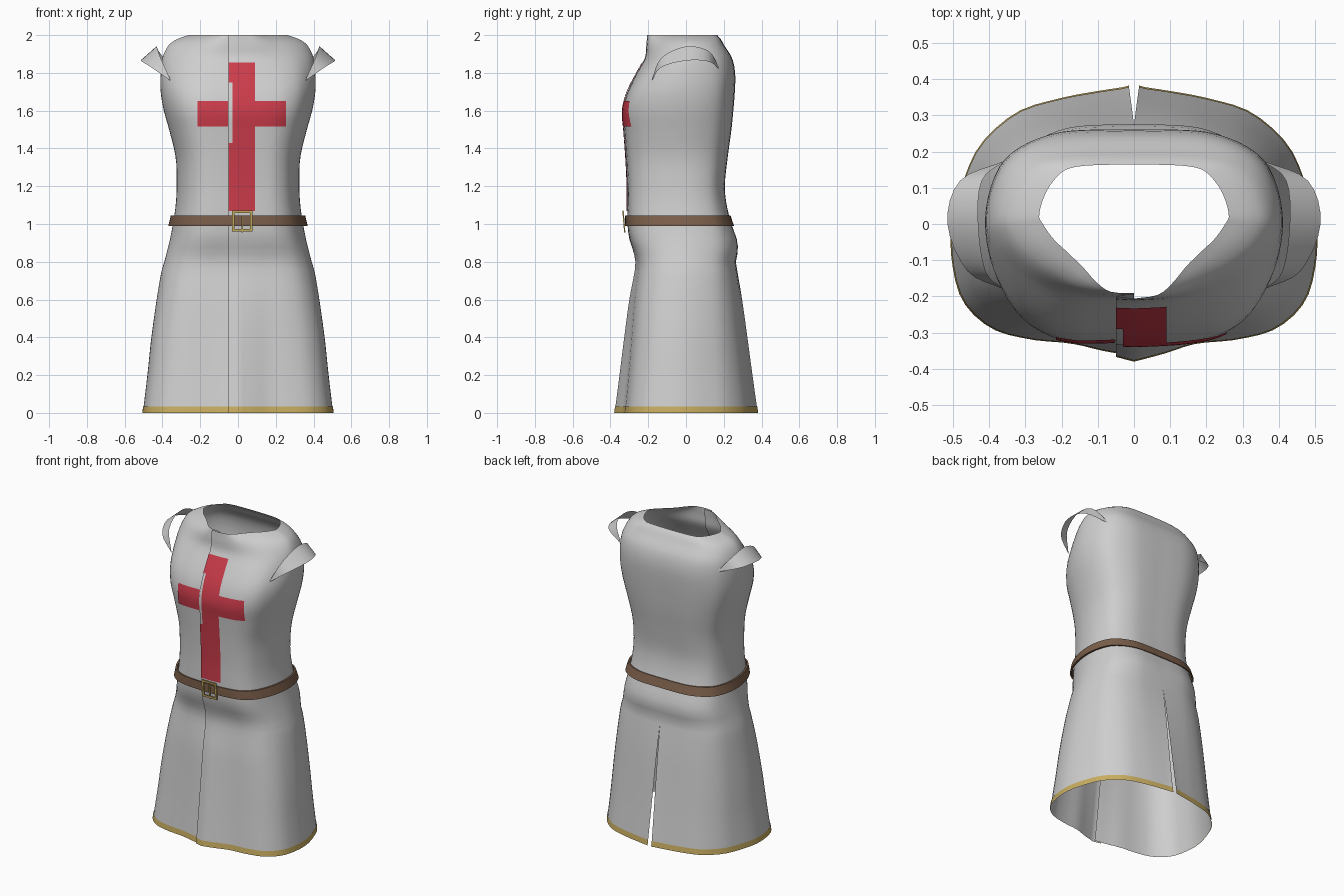
import bpy, bmesh, math
from mathutils import Vector

if "Cube" in bpy.data.objects:
    bpy.data.objects.remove(bpy.data.objects["Cube"])

def material(name, rgb):
    m = bpy.data.materials.new(name)
    m.diffuse_color = (*rgb, 1)
    m.use_nodes = True
    m.node_tree.nodes["Principled BSDF"].inputs["Base Color"].default_value = m.diffuse_color
    return m

CLOTH = material("pale_cloth", (0.62, 0.62, 0.62))
RED = material("red_cloth", (0.60, 0.045, 0.07))
LEATHER = material("brown_leather", (0.20, 0.115, 0.07))
GOLD = material("gold_trim", (0.58, 0.42, 0.12))

def make(name, verts, faces, mat, smooth=True):
    me = bpy.data.meshes.new(name)
    me.from_pydata([tuple(v) for v in verts], [], faces)
    me.materials.append(mat)
    bm = bmesh.new()
    bm.from_mesh(me)
    bmesh.ops.remove_doubles(bm, verts=bm.verts, dist=1e-5)
    bmesh.ops.recalc_face_normals(bm, faces=bm.faces)
    bm.to_mesh(me)
    bm.free()
    ob = bpy.data.objects.new(name, me)
    bpy.context.collection.objects.link(ob)
    if smooth:
        bpy.ops.object.select_all(action='DESELECT')
        ob.select_set(True)
        bpy.context.view_layer.objects.active = ob
        bpy.ops.object.shade_smooth_by_angle(angle=math.radians(40))
    return ob

def grid_faces(rows, cols, start=0, wrap=False):
    return [(start + r * cols + c, start + r * cols + (c + 1) % cols,
             start + (r + 1) * cols + (c + 1) % cols, start + (r + 1) * cols + c)
            for r in range(rows - 1) for c in range(cols if wrap else cols - 1)]

def spline(keys, values, t):
    """Smooth curve through vectors at the given keys."""
    n = len(keys)
    i = max(k for k in range(n - 1) if keys[k] <= t or k == 0)
    def slope(k):
        a, b = max(k - 1, 0), min(k + 1, n - 1)
        return (values[b] - values[a]) / (keys[b] - keys[a])
    h = keys[i + 1] - keys[i]
    u = (t - keys[i]) / h
    return (values[i] * (2*u**3 - 3*u*u + 1) + slope(i) * (h * (u**3 - 2*u*u + u))
            + values[i + 1] * (3*u*u - 2*u**3) + slope(i + 1) * (h * (u**3 - u*u)))

# Half outlines, back centre to front centre, in unit scale: hem, torso, neck
HEM = [(0, 1), (.2, .96), (.4, .91), (.64, .81), (.84, .58), (.94, .3), (1, 0),
       (1, -.27), (.94, -.56), (.78, -.76), (.56, -.84), (.34, -.87), (.17, -.94), (0, -1)]
TORSO = [(0, 1), (.25, 1), (.5, .97), (.72, .85), (.88, .66), (.97, .35), (1, 0),
         (.97, -.3), (.9, -.55), (.78, -.78), (.6, -.92), (.4, -.97), (.2, -.99), (0, -1)]
NECK = [(0, 1), (.3, .99), (.55, .97), (.73, .9), (.86, .7), (.95, .45), (1, .15),
        (.96, 0), (.85, -.2), (.7, -.38), (.55, -.57), (.4, -.8), (.25, -.95), (0, -1)]
SHAPES = [[Vector(p) for p in s] for s in (HEM, TORSO, NECK)]

# Height, half width, back depth, front depth, outline blend
TABLE = [(0, .5, .38, .378, 0), (.2, .477, .352, .352, .1), (.4, .457, .325, .327, .25),
         (.6, .43, .297, .3, .5), (.75, .405, .272, .272, .75), (.8, .39, .264, .268, .8),
         (.86, .375, .275, .28, .9), (.92, .36, .268, .3, 1), (1, .345, .24, .31, 1),
         (1.1, .33, .215, .31, 1), (1.2, .325, .205, .31, 1), (1.35, .33, .22, .317, 1),
         (1.5, .365, .24, .328, 1), (1.6, .393, .25, .335, 1), (1.7, .41, .258, .31, 1),
         (1.8, .41, .26, .26, 1.1), (1.88, .4, .243, .217, 1.3), (1.95, .365, .2, .21, 1.6),
         (1.98, .32, .183, .207, 1.8), (2, .262, .165, .206, 2)]
KEYS = [r[0] for r in TABLE]
VALS = [Vector(r[1:]) for r in TABLE]
HALF = 40
SEAM = -.05

def half_ring(z):
    w, back, front, blend = spline(KEYS, VALS, z)
    blend = min(max(blend, 0), 2)
    k = min(int(blend), 1)
    pts = [a.lerp(b, blend - k) for a, b in zip(SHAPES[k], SHAPES[k + 1])]
    out = []
    for i in range(HALF + 1):
        p = spline(list(range(14)), pts, i * 13 / HALF)
        out.append((max(p.x, 0) * w, p.y * (back if p.y > 0 else front)))
    return out

def front_y(x, ring):
    for (x0, y0), (x1, y1) in zip(ring[::-1], ring[-2::-1]):
        if x0 <= abs(x) <= x1:
            return y0 + (y1 - y0) * (abs(x) - x0) / max(x1 - x0, 1e-9)
    return ring[-1][1]

def tuck(x, y):
    """Inward offset of the under panel beside the front overlap."""
    return .015 * max(0, 1 - x / .16) if y < 0 else 0

# Garment sheet: two panels, overlapped at the front and slit at the back
def garment(name, heights, mat, grow=0):
    right, left = [], []
    for z in heights:
        ring = half_ring(z)
        slit = .014 * max(0, 1 - z / .76)
        for i, (x, y) in enumerate(ring):
            x = max(x, slit) if i < 5 else x
            right.append((x * (1 + grow), y * (1 + grow), z))
            left.append((-x * (1 + grow), (y + tuck(x, y)) * (1 + grow), z))
        for x in (SEAM / 2, SEAM):
            right.append((x, front_y(x, ring) * (1 + grow), z))
    n = len(heights)
    return make(name, right + left, grid_faces(n, HALF + 3)
                + grid_faces(n, HALF + 1, len(right)), mat)

rows = [.04 * i for i in range(47)] + [1.87, 1.89, 1.91, 1.93, 1.95, 1.965, 1.98, 1.99, 2]
garment("tunic_body", rows, CLOTH)
garment("hem_trim", [0, .018, .035], GOLD, .006)

# Belt: closed band around the waist
belt = []
for z, g in ((.99, .03), (.99, .065), (1.018, .06), (1.045, .055), (1.045, .02), (.99, .03)):
    ring = half_ring(z)
    loop = ring + [(-x, y) for x, y in ring[-2:0:-1]]
    belt += [(x * (1 + g), y * (1 + g * .65), z) for x, y in loop]
make("belt", belt, grid_faces(6, 2 * HALF, wrap=True), LEATHER)

# Buckle: rectangular frame with a prong
bm = bmesh.new()
for x, z, sx, sz in ((-.024, 1.015, .013, .112), (.069, 1.015, .013, .112),
                     (.0225, 1.064, .105, .013), (.0225, .966, .105, .013),
                     (.0225, 1.0, .008, .09)):
    for v in bmesh.ops.create_cube(bm, size=1)["verts"]:
        v.co = Vector((v.co.x * sx + x, v.co.y * .007, v.co.z * sz + z))
        v.co.y -= .329 + .08 * (v.co.z - 1.015)
me = bpy.data.meshes.new("buckle")
bm.to_mesh(me)
bm.free()
me.materials.append(GOLD)
bpy.context.collection.objects.link(bpy.data.objects.new("buckle", me))

# Cross: thin patches that follow the chest
def patch(name, x0, x1, z0, z1, under=False):
    nx, nz = max(2, round((x1 - x0) / .02)), max(2, round((z1 - z0) / .02))
    verts = []
    for j in range(nz + 1):
        z = z0 + (z1 - z0) * j / nz
        ring = half_ring(z)
        for i in range(nx + 1):
            x = x0 + (x1 - x0) * i / nx
            y = front_y(x, ring)
            verts.append((x, y - .005 + (tuck(-x, y) if under else 0), z))
    make(name, verts, grid_faces(nz + 1, nx + 1), RED)

patch("cross_post", -.03, .09, 1.07, 1.855)
patch("cross_post_edge_lower", SEAM, -.03, 1.07, 1.43)
patch("cross_post_edge_upper", SEAM, -.03, 1.75, 1.855)
patch("cross_arm_left", -.215, -.054, 1.515, 1.65, True)
patch("cross_arm_right", .09, .255, 1.515, 1.65)

# Shoulder caps: crescent straps arching over each arm
UPPER = [Vector(p) for p in ((.36, -.18, 1.77), (.41, -.13, 1.88), (.43, 0, 1.94),
                             (.42, .12, 1.915), (.355, .175, 1.83))]
LOWER = [Vector(p) for p in ((.36, -.18, 1.76), (.46, -.13, 1.83), (.515, 0, 1.865),
                             (.48, .12, 1.86), (.355, .175, 1.82))]
for side, label in ((1, "right"), (-1, "left")):
    cap = []
    for i in range(17):
        a, b = (spline(list(range(5)), arc, i / 4) for arc in (UPPER, LOWER))
        for k in range(4):
            p = a.lerp(b, k / 3)
            cap.append((side * p.x, p.y, p.z))
    make("shoulder_cap_" + label, cap, grid_faces(17, 4), CLOTH)
